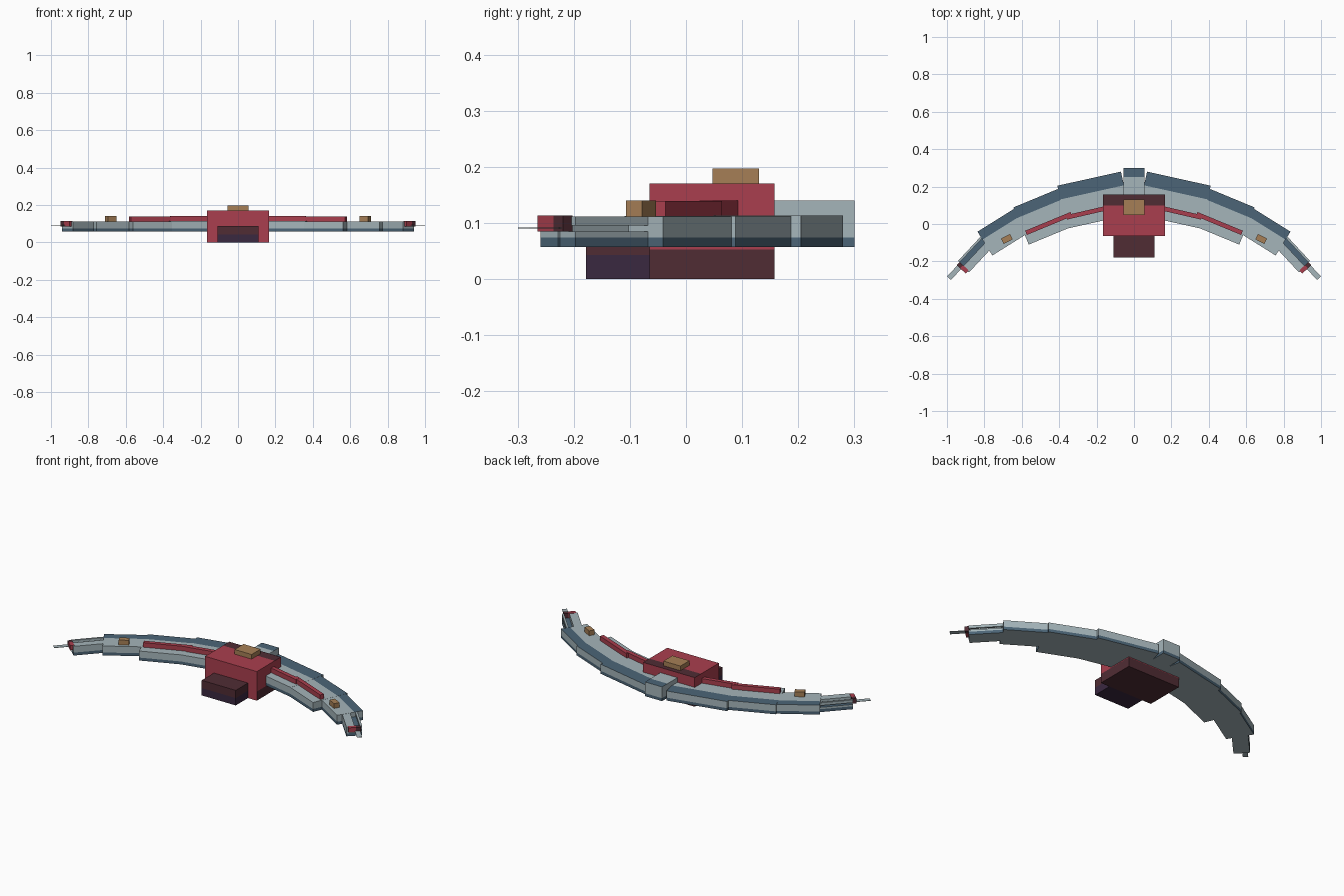
import bpy, bmesh
from math import radians
from mathutils import Matrix, Vector

old = bpy.data.objects.get("Cube")
if old:
    bpy.data.objects.remove(old, do_unlink=True)


def material(name, hex_code):
    rgb = [int(hex_code[i:i + 2], 16) / 255 for i in (0, 2, 4)]
    lin = [c / 12.92 if c < 0.04 else ((c + 0.055) / 1.055) ** 2.4 for c in rgb]
    m = bpy.data.materials.new(name)
    m.use_nodes = True
    m.diffuse_color = (*lin, 1)
    m.node_tree.nodes["Principled BSDF"].inputs["Base Color"].default_value = (*lin, 1)
    return m


grey = material("pale grey", "A5B5BA")
blue = material("slate blue", "4C6577")
red = material("crimson", "AA3F4E")
maroon = material("maroon", "502C34")
purple = material("dark purple", "3A2840")
tan = material("tan", "A67F56")


def block(name, xs, ys, zs, mats, at=(0, 0), angle=0, cuts=(), rule=None, mirror=False):
    """Box in a turned local frame; cuts split faces, rule picks the material."""
    bm = bmesh.new()
    lo, hi = Vector((xs[0], ys[0], zs[0])), Vector((xs[1], ys[1], zs[1]))
    bmesh.ops.create_cube(bm, size=1, matrix=Matrix.Translation((lo + hi) / 2)
                          @ Matrix.Diagonal((*(hi - lo), 1)))
    for axis, value in cuts:
        no = Vector([float(i == axis) for i in range(3)])
        bmesh.ops.bisect_plane(bm, geom=bm.verts[:] + bm.edges[:] + bm.faces[:],
                               plane_co=no * value, plane_no=no)
    bm.normal_update()
    if rule:
        for f in bm.faces:
            f.material_index = int(rule(f.calc_center_median(), f.normal))
    bm.transform(Matrix.Translation((*at, 0)) @ Matrix.Rotation(radians(angle), 4, "Z"))
    mesh = bpy.data.meshes.new(name)
    bm.to_mesh(mesh)
    bm.free()
    for m in mats:
        mesh.materials.append(m)
    ob = bpy.data.objects.new(name, mesh)
    bpy.context.collection.objects.link(ob)
    if mirror:
        ob.modifiers.new("Mirror", "MIRROR").use_mirror_merge = False
    return ob


BASE, BAND, TOP = 0.057, 0.074, 0.113


def trimmed(name, xs, ys, top, edge, **kw):
    """Grey block with a blue rear strip on top and a blue band round its foot."""
    return block(name, xs, ys, (BASE, top), [grey, blue],
                 cuts=[(1, edge), (2, BAND)],
                 rule=lambda c, n: (n.z > 0.5 and c.y > edge)
                 or (abs(n.z) < 0.5 and c.z < BAND), **kw)


# Curved wing: outer start, turn, length, depth, width of the blue strip
wing = [((0.07, 0.28), -12.5, 0.348, 0.235, 0.075),
        ((0.40, 0.19), -22.5, 0.265, 0.215, 0.06),
        ((0.635, 0.085), -32, 0.238, 0.15, 0.05)]
for i, (at, turn, length, depth, strip) in enumerate(wing):
    trimmed(f"wing_segment_{i + 1}", (0, length), (-depth, 0), TOP - i * 0.0006,
            -strip, at=at, angle=turn, mirror=True)

# Wing end: main block, sunken ledge and raised outer rail
tip = dict(at=(0.815, -0.062), angle=-47, mirror=True)
block("wing_end", (0, 0.19), (-0.085, -0.04), (BASE, 0.111), [grey, blue],
      cuts=[(2, BAND)], rule=lambda c, n: abs(n.z) < 0.5 and c.z < BAND, **tip)
block("wing_end_ledge", (0, 0.185), (-0.04, 0), (BASE, 0.085), [grey, blue],
      cuts=[(2, BAND)], rule=lambda c, n: n.z > 0.5 or (n.z > -0.5 and c.z < BAND), **tip)
block("wing_end_rail", (0, 0.185), (-0.012, 0), (0.095, 0.111), [grey], **tip)
block("tip_clamp", (0.183, 0.206), (-0.076, -0.01), (0.085, TOP), [red, maroon],
      cuts=[(1, -0.035)], rule=lambda c, n: c.y > -0.035, **tip)
block("tip_blade", (0.2, 0.285), (-0.042, -0.014), (0.09, 0.092), [grey], **tip)

# Red ridges and tan studs on the wing
block("inner_ridge", (0, 0.21), (-0.012, 0.012), (TOP - 0.004, 0.14), [red],
      at=(0.155, 0.083), angle=-13, mirror=True)
block("outer_ridge", (0, 0.262), (-0.012, 0.012), (TOP - 0.004, 0.139), [red],
      at=(0.335, 0.053), angle=-22.5, mirror=True)
block("wing_stud", (-0.027, 0.027), (-0.016, 0.016), (TOP - 0.004, 0.14), [tan],
      at=(0.68, -0.08), angle=-28, mirror=True)

# Rear centre block
trimmed("rear_block", (-0.055, 0.055), (0.14, 0.3), 0.14, 0.25)

# Central body with dark lower flanks and a dark rear strip on top
block("body", (-0.167, 0.167), (-0.065, 0.158), (0, 0.17), [red, maroon],
      cuts=[(1, 0.1), (2, 0.053)],
      rule=lambda c, n: (n.z > 0.5 and c.y > 0.1) or n.z < -0.5
      or (c.z < 0.053 and n.y > -0.5))
block("body_stud", (-0.055, 0.055), (0.047, 0.13), (0.165, 0.197), [tan])

# Front box, purple below and maroon above
block("front_box", (-0.11, 0.11), (-0.178, -0.06), (0, 0.088), [maroon, purple],
      cuts=[(2, 0.043)], rule=lambda c, n: c.z < 0.043)
